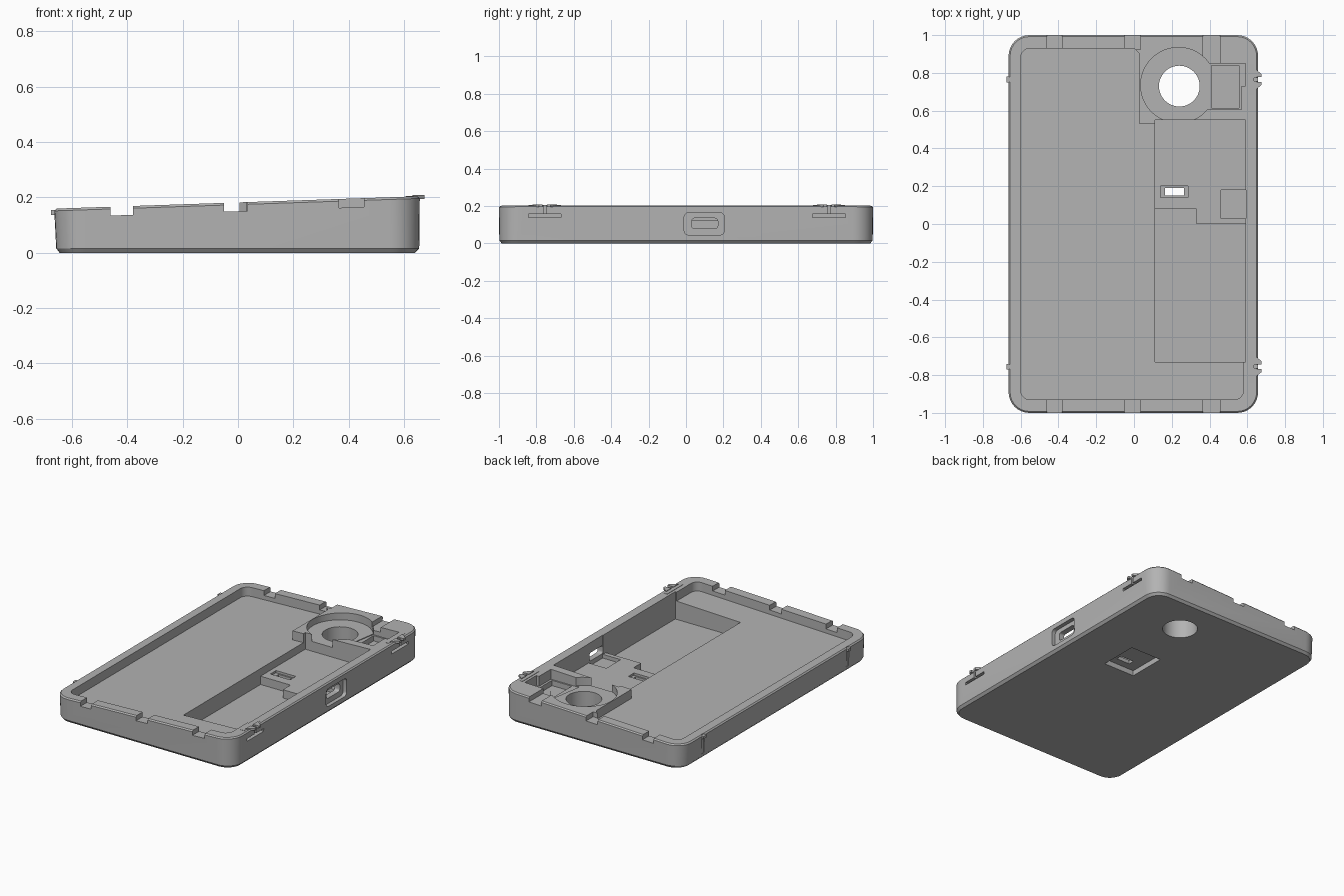
import bpy, bmesh, math

if "Cube" in bpy.data.objects:
    bpy.data.objects.remove(bpy.data.objects["Cube"])

grey = bpy.data.materials.new("plain_grey")
grey.diffuse_color = (0.45, 0.45, 0.45, 1)
grey.use_nodes = True
grey.node_tree.nodes["Principled BSDF"].inputs["Base Color"].default_value = grey.diffuse_color


def top(x):
    """Height of the sloping rim."""
    return 0.182 + 0.034 * x


def rounded(x0, x1, y0, y1, r, n=8):
    """Rounded rectangle outline."""
    pts = []
    for cx, cy, a0 in ((x1 - r, y1 - r, 0), (x0 + r, y1 - r, 90),
                       (x0 + r, y0 + r, 180), (x1 - r, y0 + r, 270)):
        for i in range(n + 1):
            a = math.radians(a0 + 90 * i / n)
            pts.append((cx + r * math.cos(a), cy + r * math.sin(a)))
    return pts


def rect(x0, x1, y0, y1):
    return [(x0, y0), (x1, y0), (x1, y1), (x0, y1)]


def circle(cx, cy, r, n=48):
    return [(cx + r * math.cos(i * math.tau / n), cy + r * math.sin(i * math.tau / n))
            for i in range(n)]


def loft(name, rings):
    """Closed solid through rings of equal point count."""
    bm = bmesh.new()
    loops = [[bm.verts.new(p) for p in ring] for ring in rings]
    n = len(loops[0])
    for a, b in zip(loops, loops[1:]):
        for i in range(n):
            j = (i + 1) % n
            bm.faces.new((a[i], a[j], b[j], b[i]))
    bm.faces.new(loops[0][::-1])
    bm.faces.new(loops[-1])
    bmesh.ops.recalc_face_normals(bm, faces=bm.faces[:])
    me = bpy.data.meshes.new(name)
    bm.to_mesh(me)
    bm.free()
    ob = bpy.data.objects.new(name, me)
    bpy.context.collection.objects.link(ob)
    me.materials.append(grey)
    return ob


def prism(name, pts, z0, z1=0.4):
    """Upright prism; either height may follow the slope as a function of x."""
    h = lambda z, x: z(x) if callable(z) else z
    return loft(name, [[(x, y, h(z, x)) for x, y in pts] for z in (z0, z1)])


def side_prism(name, pts, x0, x1):
    """Prism of a (y, z) outline along x."""
    return loft(name, [[(x, y, z) for y, z in pts] for x in (x0, x1)])


def below(d):
    return lambda x: top(x) - d


# Shell body: chamfered bottom, slight flare, bevelled sloping rim
sections = [(-.645, .64, .985, .09, 0), (-.657, .655, .998, .105, .016),
            (-.664, .657, 1.0, .11, below(.008)), (-.656, .649, .992, .102, top)]
body = loft("case_shell", [
    [(x, y, z(x) if callable(z) else z) for x, y in rounded(x0, x1, -y1, y1, r)]
    for x0, x1, y1, r, z in sections])


def cut(cutter):
    mod = body.modifiers.new("cut", 'BOOLEAN')
    mod.operation, mod.solver, mod.object = 'DIFFERENCE', 'EXACT', cutter
    bpy.context.view_layer.objects.active = body
    bpy.ops.object.modifier_apply(modifier=mod.name)
    bpy.data.objects.remove(cutter)


# Main tray, leaving a raised block in the back right corner
corner = rounded(-.6, .58, -.93, .93, .05)
tray = [(.58, .54), (.03, .53), (.03, .90), (0, .93)] + corner[9:]
cut(prism("tray_cut", tray, below(.06)))

# Deep pocket with a stepped shelf
cut(prism("shelf_cut", rect(.11, .59, -.73, .55), .075))
cut(prism("pocket_cut", [(.11, -.73), (.59, -.73), (.59, 0), (.33, 0), (.33, .08), (.11, .08)],
          .02))

# Switch slot: frame, through hole and underside recess
cut(prism("switch_frame_cut", rect(.14, .285, .14, .20), .06))
cut(prism("switch_under_cut", rect(.09, .32, .10, .36), -.1, .035))
cut(prism("switch_hole_cut", rect(.165, .265, .15, .19), -.1))

# Lens opening: shallow round seat and through hole
cut(prism("lens_seat_cut", circle(.235, .735, .2), .14))
cut(prism("lens_hole_cut", circle(.24, .73, .108), -.1))

# Recess beside the lens and its side channel
cut(prism("side_recess_cut", [(.36, .605), (.57, .605), (.57, .73), (.59, .73), (.59, .85),
                              (.40, .85)], .135))
cut(prism("side_well_cut", rect(.41, .555, .615, .84), .10))

# Connector seat and port through the right wall
cut(prism("connector_seat_cut", rect(.46, .592, .03, .18), .05))
cut(side_prism("port_recess_cut", rounded(-.01, .205, .045, .165, .025, 5), .63, .8))
cut(side_prism("port_hole_cut", rounded(.03, .17, .08, .135, .015, 4), .55, .8))

# Rim notches, front and back
for x0, x1 in ((-.46, -.38), (-.05, .035), (.365, .455)):
    cut(prism("front_notch_cut", rect(x0, x1, -1.1, -.925), below(.032)))
    cut(prism("back_notch_cut", rect(x0, x1, .85 if x0 > .3 else .925, 1.1), below(.032)))

for y, end in ((.765, "back"), (-.755, "front")):
    # Latch slots in the right wall and small grooves in the left wall
    cut(side_prism("latch_slot_cut", rect(y - .088, y + .088, .14, .158), .61, .8))
    cut(side_prism("latch_slit_cut", rect(y - .008, y + .008, .15, .4), .635, .8))
    cut(side_prism("groove_cut", rect(y - .012, y + .012, .03, .4), -.8, -.655))
    # Latch plate with two tapered thumb tabs
    prism(end + "_latch_plate", rect(.607, .634, y - .086, y + .086), .185, .205)
    for s in (-1, 1):
        prism(end + "_latch_tab", [(.63, y + s * .012), (.674, y + s * .012),
                                   (.674, y + s * .03), (.63, y + s * .065)], .194, .209)
    # Left wall nub
    prism(end + "_left_nub", rect(-.676, -.65, y - .015, y + .015), .136, .154)

# Smooth the rounded walls, keep edges crisp
bpy.ops.object.select_all(action='DESELECT')
body.select_set(True)
bpy.context.view_layer.objects.active = body
bpy.ops.object.shade_smooth_by_angle(angle=math.radians(25))
